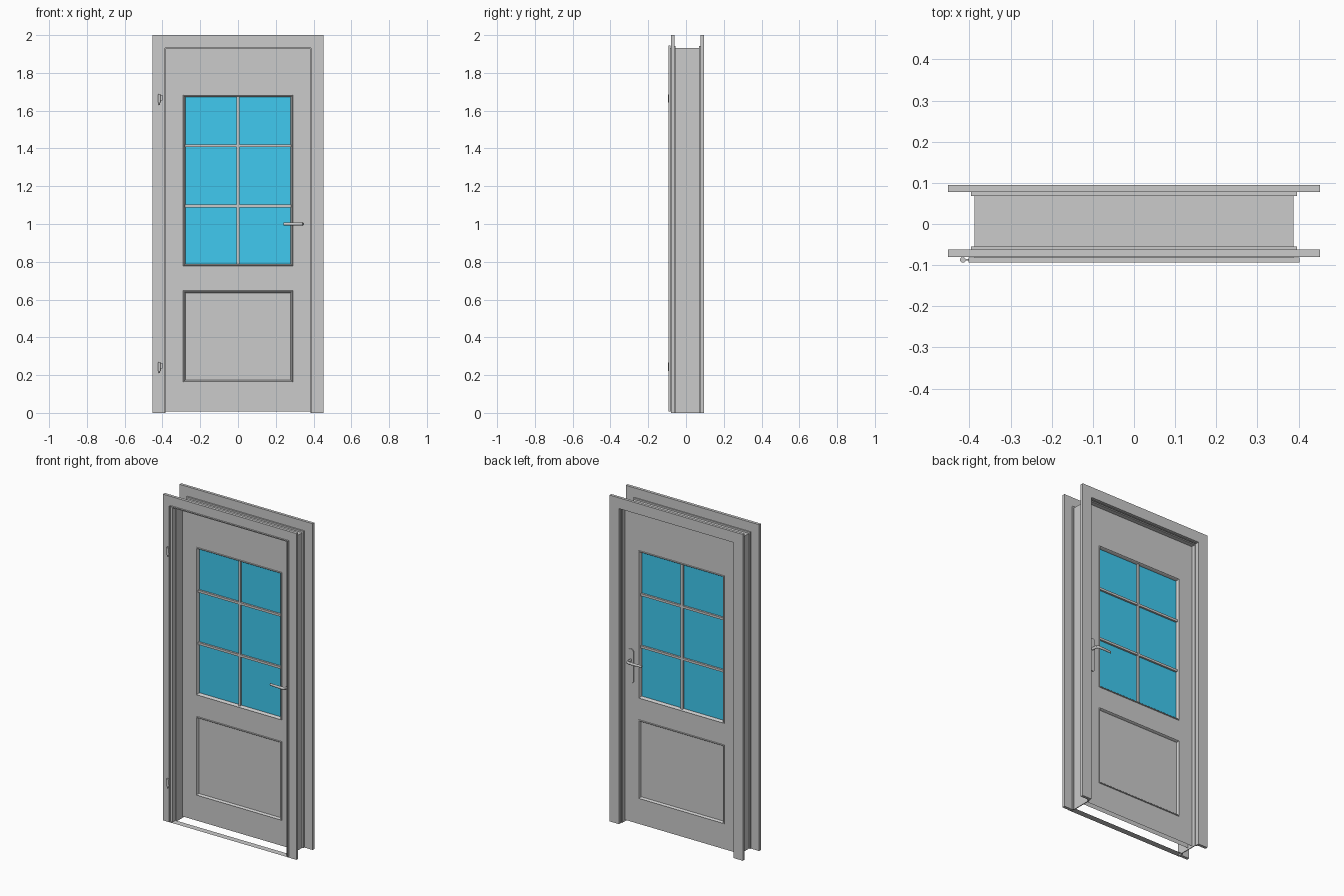
import bpy, bmesh, math
from mathutils import Vector

if "Cube" in bpy.data.objects:
    bpy.data.objects.remove(bpy.data.objects["Cube"])

MID, HALF = 0.027, 0.016      # centre plane and half thickness of the leaf


def finish(name, bm, smooth=False):
    bmesh.ops.remove_doubles(bm, verts=bm.verts, dist=1e-5)
    me = bpy.data.meshes.new(name)
    bm.to_mesh(me)
    bm.free()
    ob = bpy.data.objects.new(name, me)
    bpy.context.collection.objects.link(ob)
    if smooth:
        bpy.context.view_layer.objects.active = ob
        ob.select_set(True)
        bpy.ops.object.shade_smooth_by_angle(angle=math.radians(35))
        ob.select_set(False)
    return ob


def add_box(bm, x0, x1, y0, y1, z0, z1):
    vs = bmesh.ops.create_cube(bm, size=1)["verts"]
    for v in vs:
        v.co = Vector(((x0 + x1) / 2 + v.co.x * (x1 - x0),
                       (y0 + y1) / 2 + v.co.y * (y1 - y0),
                       (z0 + z1) / 2 + v.co.z * (z1 - z0)))


def extrude_xz(bm, pts, y0, y1):
    """Closed outline in the front plane, pushed through the depth."""
    face = bm.faces.new([bm.verts.new((x, y0, z)) for x, z in pts])
    new = bmesh.ops.extrude_face_region(bm, geom=[face])["geom"]
    bmesh.ops.translate(bm, vec=(0, y1 - y0, 0),
                        verts=[g for g in new if isinstance(g, bmesh.types.BMVert)])
    bmesh.ops.recalc_face_normals(bm, faces=bm.faces)


def portal(name, inner, outer, z_in, z_out, y0, y1):
    """Two posts and a head as one arch."""
    bm = bmesh.new()
    pts = [(-outer, 0), (-outer, z_out), (outer, z_out), (outer, 0),
           (inner, 0), (inner, z_in), (-inner, z_in), (-inner, 0)]
    extrude_xz(bm, pts, y0, y1)
    return finish(name, bm)


def rect_strip(bm, loops, cap=False):
    """Bridge rectangles given as (x half width, z low, z high, y)."""
    rings = [[bm.verts.new(c) for c in ((-w, y, a), (w, y, a), (w, y, b), (-w, y, b))]
             for w, a, b, y in loops]
    for r, s in zip(rings, rings[1:]):
        for i in range(4):
            j = (i + 1) % 4
            bm.faces.new((r[i], r[j], s[j], s[i]))
    if cap:
        bm.faces.new(rings[-1])


def tube(bm, path, radii, squash=1.0, n=12):
    """Round bar along points lying in a horizontal plane."""
    rings = []
    for i, p in enumerate(path):
        d = (Vector(path[min(i + 1, len(path) - 1)]) - Vector(path[max(i - 1, 0)])).normalized()
        side = d.cross(Vector((0, 0, 1)))
        rings.append([bm.verts.new(Vector(p) + radii[i] * (
            side * math.cos(t) * squash + Vector((0, 0, 1)) * math.sin(t)))
            for t in (2 * math.pi * k / n for k in range(n))])
    for r, s in zip(rings, rings[1:]):
        for k in range(n):
            bm.faces.new((r[k], r[(k + 1) % n], s[(k + 1) % n], s[k]))
    bm.faces.new(rings[0])
    bm.faces.new(rings[-1])
    bmesh.ops.recalc_face_normals(bm, faces=bm.faces)


# Frame: casings on both sides, their tongues, and the lining between
portal("front_casing", 0.388, 0.452, 1.934, 2.0, -0.080, -0.062)
portal("front_casing_tongue", 0.386, 0.396, 1.932, 1.942, -0.062, -0.055)
portal("back_casing", 0.388, 0.452, 1.934, 2.0, 0.078, 0.095)
portal("back_casing_tongue", 0.386, 0.396, 1.932, 1.942, 0.068, 0.078)
portal("lining", 0.383, 0.388, 1.926, 1.932, -0.055, 0.070)

# Rebated edge strip around the front of the opening
bm = bmesh.new()
rect_strip(bm, [(0.402, 0.008, 1.944, -0.093), (0.402, 0.008, 1.944, -0.081),
                (0.387, 0.008, 1.933, -0.081), (0.387, 0.008, 1.933, -0.055)])
finish("rebate_strip", bm)

# Leaf skins with a moulded lower panel and a moulded window opening
xs = [-0.383, -0.29, 0.29, 0.383]
zs = [0.008, 0.163, 0.647, 0.778, 1.684, 1.926]
for side, label in ((-1, "front"), (1, "back")):
    bm = bmesh.new()
    y = MID + side * HALF
    for i in range(3):
        for j in range(5):
            if i == 1 and j in (1, 3):
                continue
            bm.faces.new([bm.verts.new((xs[a], y, zs[b]))
                          for a, b in ((i, j), (i + 1, j), (i + 1, j + 1), (i, j + 1))])
    for a, b, glazed in ((zs[1], zs[2], False), (zs[3], zs[4], True)):
        steps = [(0, 0), (0.001, 0.004), (0.004, 0.005), (0.007, 0.002), (0.011, -0.008)]
        if glazed:
            steps.append((0.011, -HALF))
        rect_strip(bm, [(0.29 - d, a + d, b - d, y + side * h) for d, h in steps],
                   cap=not glazed)
    bmesh.ops.remove_doubles(bm, verts=bm.verts, dist=1e-5)
    bmesh.ops.recalc_face_normals(bm, faces=bm.faces)
    bm.faces.ensure_lookup_table()
    if bm.faces[0].normal.y * side < 0:
        bmesh.ops.reverse_faces(bm, faces=bm.faces)
    finish("leaf_" + label, bm)

# Glass
bm = bmesh.new()
add_box(bm, -0.281, 0.281, MID - 0.002, MID + 0.002, 0.786, 1.676)
glass = finish("glass", bm)
mat = bpy.data.materials.new("blue_glass")
mat.diffuse_color = (0.05, 0.59, 0.87, 1)
mat.use_nodes = True
mat.node_tree.nodes["Principled BSDF"].inputs["Base Color"].default_value = mat.diffuse_color
glass.data.materials.append(mat)

# Glazing bars
bm = bmesh.new()
add_box(bm, -0.007, 0.007, MID - 0.014, MID + 0.014, 0.787, 1.675)
for z in (1.095, 1.415):
    add_box(bm, -0.28, 0.28, MID - 0.0135, MID + 0.0135, z - 0.007, z + 0.007)
finish("glazing_bars", bm)

# Handles: rounded plate, neck and lever on both faces
for side, label in ((-1, "front"), (1, "back")):
    y = MID + side * HALF
    bm = bmesh.new()
    r, low, high = 0.019, 0.878, 1.051
    arc = [math.pi * k / 10 for k in range(11)]
    pts = [(0.341 + r * math.cos(t), high + r * math.sin(t)) for t in arc]
    pts += [(0.341 - r * math.cos(t), low - r * math.sin(t)) for t in arc]
    extrude_xz(bm, pts, y, y + side * 0.006)
    finish("handle_plate_" + label, bm, True)
    bm = bmesh.new()
    path = [(0.341, y, 1.0), (0.341, y + side * 0.030, 1.0), (0.338, y + side * 0.039, 1.0),
            (0.329, y + side * 0.043, 1.0), (0.29, y + side * 0.044, 1.0),
            (0.24, y + side * 0.041, 1.0)]
    tube(bm, path, [0.009, 0.009, 0.009, 0.009, 0.008, 0.007], 0.75)
    finish("handle_lever_" + label, bm, True)

# Hinges: knuckle with a tip and a small leaf towards the door
for z, label in ((0.24, "lower"), (1.66, "upper")):
    bm = bmesh.new()
    for r, h, dz in ((0.007, 0.044, 0.004), (0.004, 0.058, 0.0)):
        c = bmesh.ops.create_cone(bm, cap_ends=True, segments=12, radius1=r, radius2=r, depth=h)
        bmesh.ops.translate(bm, verts=c["verts"], vec=(-0.416, -0.087, z + dz))
    add_box(bm, -0.414, -0.400, -0.089, -0.085, z - 0.005, z + 0.024)
    finish("hinge_" + label, bm, True)
